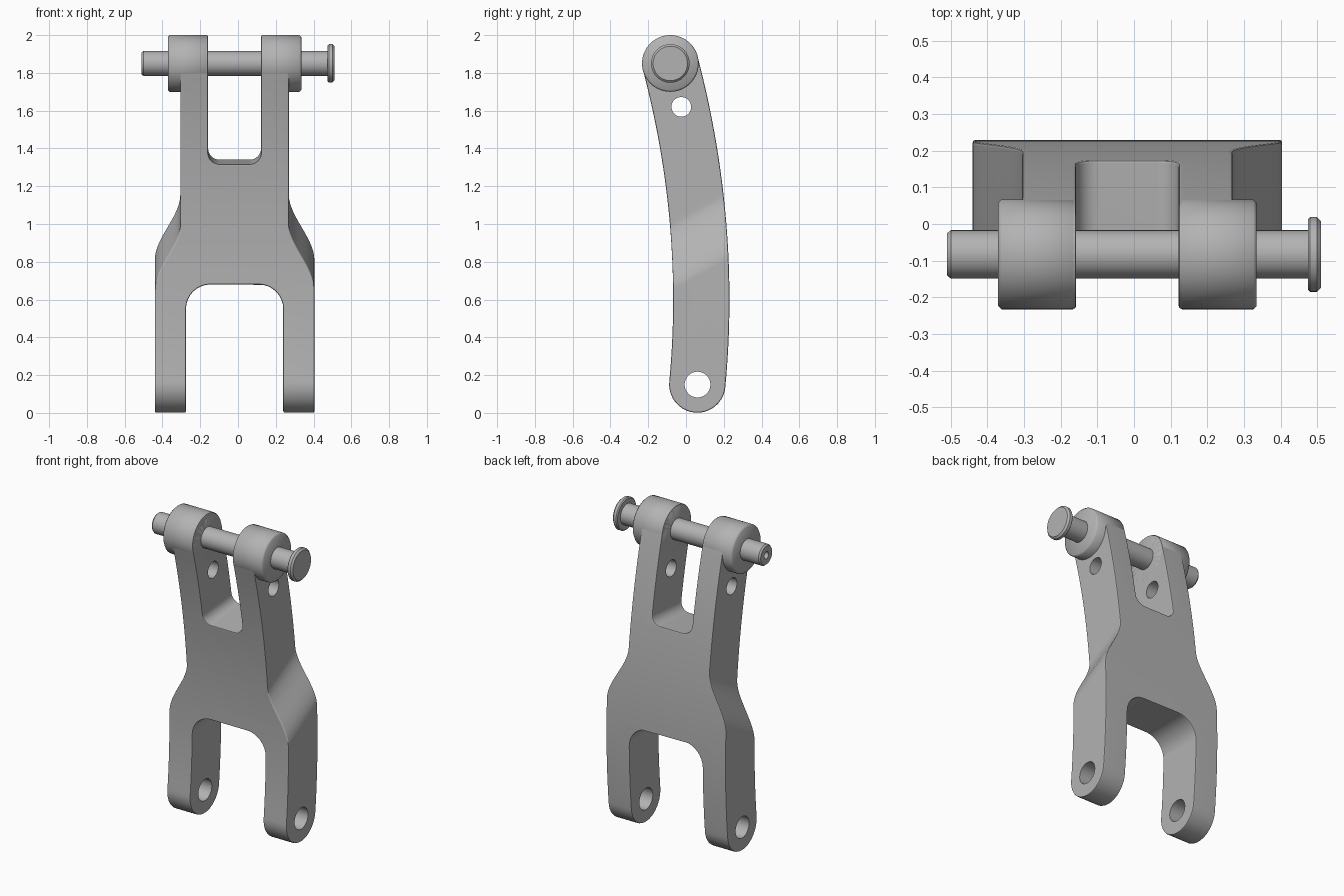
import bpy, bmesh, math
from mathutils import Vector

if "Cube" in bpy.data.objects:
    bpy.data.objects.remove(bpy.data.objects["Cube"])

MID = -0.018                      # centre plane of the link arm
PIN_Y, PIN_Z = -0.083, 1.85       # pivot pin axis
FOOT_Y, FOOT_Z = 0.061, 0.15      # lower pivot axis
R = 0.15

steel = bpy.data.materials.new("grey steel")
steel.use_nodes = True
GREY = (0.45, 0.45, 0.45, 1)
steel.diffuse_color = GREY
steel.node_tree.nodes["Principled BSDF"].inputs["Base Color"].default_value = GREY


def finish(name, bm):
    bmesh.ops.recalc_face_normals(bm, faces=bm.faces)
    mesh = bpy.data.meshes.new(name)
    bm.to_mesh(mesh)
    bm.free()
    mesh.materials.append(steel)
    obj = bpy.data.objects.new(name, mesh)
    bpy.context.collection.objects.link(obj)
    return obj


def prism(name, near, far):
    """Solid between two matching outlines."""
    bm = bmesh.new()
    a = [bm.verts.new(p) for p in near]
    b = [bm.verts.new(p) for p in far]
    bm.faces.new(a)
    bm.faces.new(b)
    for i in range(len(a)):
        j = (i + 1) % len(a)
        bm.faces.new((a[i], a[j], b[j], b[i]))
    return finish(name, bm)


def front_prism(name, pts, shear=0.0):
    """Outline in x, z pushed through y, with z rising towards the back."""
    def side(y):
        return [(MID + x, y, z + shear * (y - 0.075)) for x, z in pts]
    return prism(name, side(-0.5), side(0.5))


def side_prism(name, pts, x0, x1):
    return prism(name, [(x0, y, z) for y, z in pts], [(x1, y, z) for y, z in pts])


def lathe(name, profile, y, z, steps=64):
    """Revolve (x, radius) points around an axis parallel to x."""
    bm = bmesh.new()
    verts = [bm.verts.new((x, y, z + r)) for x, r in profile]
    edges = [bm.edges.new(e) for e in zip(verts, verts[1:])]
    bmesh.ops.spin(bm, geom=verts + edges, cent=(0, y, z), axis=(1, 0, 0),
                   angle=math.tau, steps=steps, use_duplicate=False)
    bmesh.ops.remove_doubles(bm, verts=bm.verts, dist=0.0001)
    return finish(name, bm)


def cylinder(name, y, z, r, x0=-1, x1=1, c=0.0):
    ends = [(x0, 0), (x0, r - c), (x0 + c, r), (x1 - c, r), (x1, r - c), (x1, 0)]
    return lathe(name, ends, y, z)


def mirror_x(half):
    return half + [(-x, z) for x, z in reversed(half)]


def slot(half, end, opening, r):
    """Open slot outline with two rounded inner corners."""
    s = 1 if end > opening else -1
    pts = [(half, opening)]
    for i in range(9):
        t = i / 8 * math.pi / 2
        pts.append((half - r + r * math.cos(t), end - s * (r - r * math.sin(t))))
    return mirror_x(pts)


def apply_modifier(obj, kind, **settings):
    mod = obj.modifiers.new(kind.title(), kind)
    for key, value in settings.items():
        setattr(mod, key, value)
    bpy.ops.object.select_all(action='DESELECT')
    bpy.context.view_layer.objects.active = obj
    obj.select_set(True)
    bpy.ops.object.modifier_apply(modifier=mod.name)


def cut(obj, cutter, operation='DIFFERENCE'):
    cutter.hide_render = True
    apply_modifier(obj, 'BOOLEAN', object=cutter, operation=operation, solver='EXACT')
    bpy.data.objects.remove(cutter)


def smooth(obj, angle=40):
    bpy.ops.object.select_all(action='DESELECT')
    bpy.context.view_layer.objects.active = obj
    obj.select_set(True)
    bpy.ops.object.shade_smooth_by_angle(angle=math.radians(angle))


# Curved side outline: a bowed band of even width with round ends
def bow(z):
    return Vector((0.081 - 0.105 * (z - 0.6) ** 2, z))


def lean(z):
    return math.atan(0.21 * (z - 0.6))


def rim(z, turn):
    a = lean(z) + turn
    return bow(z) + 0.149 * Vector((math.cos(a), math.sin(a)))


N, CAP = 32, 20
heights = [FOOT_Z + (PIN_Z - FOOT_Z) * i / N for i in range(N + 1)]
side = [rim(z, 0) for z in heights]
side += [rim(PIN_Z, math.pi * i / CAP) for i in range(1, CAP)]
side += [rim(z, math.pi) for z in reversed(heights)]
side += [rim(FOOT_Z, math.pi + math.pi * i / CAP) for i in range(1, CAP)]
arm = side_prism("link_arm", side, -0.6, 0.6)

# Front outline: wide legs blending through sloped shoulders into the upper arms
half = [(0.4225, -0.5)]
for i in range(17):
    t = i / 16
    half.append((0.4225 - 0.135 * t * t * (3 - 2 * t), 0.73 + 0.36 * t))
half.append((0.2875, 2.5))
cut(arm, front_prism("shoulder_shape", mirror_x(half), 0.55), 'INTERSECT')

# Upper and lower forks
cut(arm, front_prism("lower_slot", slot(0.2575, 0.68, -0.5, 0.13)))
cut(arm, front_prism("upper_slot", slot(0.14, 1.333, 2.5, 0.06), 0.08))
apply_modifier(arm, 'BEVEL', width=0.008, segments=2, limit_method='ANGLE',
               angle_limit=math.radians(45), use_clamp_overlap=False)

# Cross holes
cut(arm, cylinder("foot_hole", FOOT_Y, FOOT_Z, 0.068))
cut(arm, cylinder("small_hole", -0.025, 1.62, 0.052))
smooth(arm)
arm.modifiers.new("Weighted Normal", 'WEIGHTED_NORMAL').keep_sharp = True

# Round bosses on the upper fork
for label, s in (("left", 1), ("right", -1)):
    x0, x1 = sorted((MID + s * 0.14, MID + s * 0.353))
    smooth(cylinder(label + "_boss", PIN_Y, PIN_Z, R, x0, x1, 0.009), 50)

# Pivot pin with flanged head and a centre-drilled tip
pin = lathe("pivot_pin", [
    (-0.45, 0), (-0.45, 0.022), (-0.51, 0.022), (-0.51, 0.058), (-0.5, 0.066),
    (0.475, 0.066), (0.475, 0.096), (0.481, 0.102), (0.499, 0.102),
    (0.51, 0.091), (0.51, 0)], PIN_Y, PIN_Z)
smooth(pin, 30)
